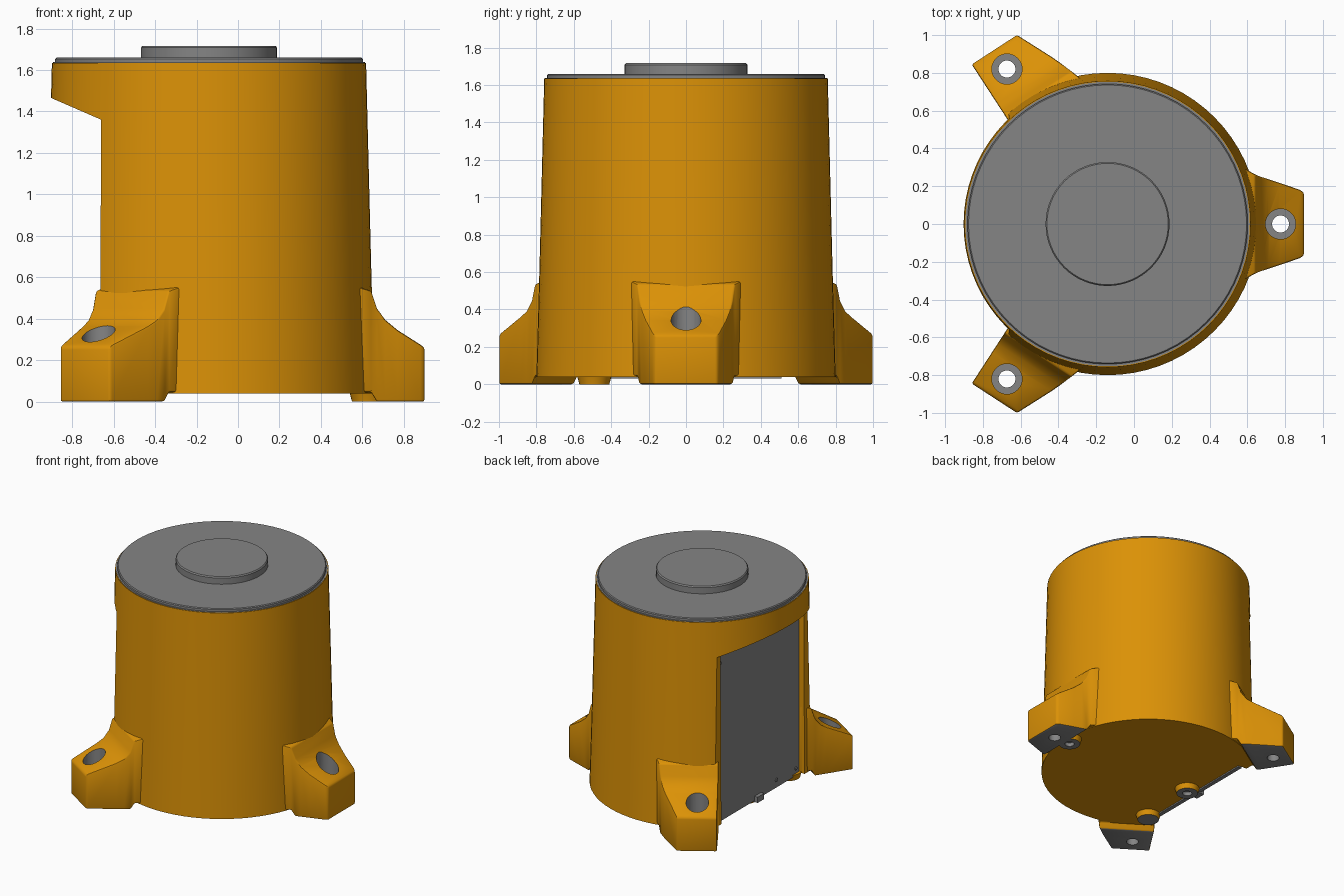
import bpy, bmesh, math
from mathutils import Vector

cube = bpy.data.objects.get("Cube")
if cube:
    bpy.data.objects.remove(cube, do_unlink=True)

CX = -0.14          # axis of the housing
parts = []


def material(name, rgb):
    m = bpy.data.materials.new(name)
    m.use_nodes = True
    m.diffuse_color = (*rgb, 1)
    bsdf = next(n for n in m.node_tree.nodes if n.type == 'BSDF_PRINCIPLED')
    bsdf.inputs["Base Color"].default_value = (*rgb, 1)
    return m


ORANGE = material("orange paint", (0.71, 0.285, 0.002))
GREY = material("grey metal", (0.233, 0.233, 0.233))


def make(name, verts, faces, mat, keep=True):
    me = bpy.data.meshes.new(name)
    me.from_pydata(verts, [], faces)
    bm = bmesh.new()
    bm.from_mesh(me)
    bmesh.ops.recalc_face_normals(bm, faces=bm.faces)
    bm.to_mesh(me)
    bm.free()
    me.materials.append(mat)
    ob = bpy.data.objects.new(name, me)
    bpy.context.scene.collection.objects.link(ob)
    if keep:
        parts.append(ob)
    else:
        ob.hide_render = True
    return ob


def lathe(name, profile, x, y, mat, n=64, keep=True):
    """Closed solid of revolution from (radius, z) points, capped at both ends."""
    verts = [(x + r * math.cos(2 * math.pi * i / n), y + r * math.sin(2 * math.pi * i / n), z)
             for r, z in profile for i in range(n)]
    faces = [(k * n + i, k * n + (i + 1) % n, (k + 1) * n + (i + 1) % n, (k + 1) * n + i)
             for k in range(len(profile) - 1) for i in range(n)]
    last = (len(profile) - 1) * n
    faces += [tuple(range(n)), tuple(range(last, last + n))]
    return make(name, verts, faces, mat, keep)


def prism(name, outline, y0, y1, mat, keep=True):
    """Extrude an (x, z) outline along y."""
    n = len(outline)
    verts = [(x, y, z) for y in (y0, y1) for x, z in outline]
    faces = [(i, (i + 1) % n, n + (i + 1) % n, n + i) for i in range(n)]
    faces += [tuple(range(n)), tuple(range(n, 2 * n))]
    return make(name, verts, faces, mat, keep)


def box(x0, x1, z0, z1):
    return [(x0, z0), (x1, z0), (x1, z1), (x0, z1)]


def bake(ob):
    """Apply the modifier stack."""
    dg = bpy.context.evaluated_depsgraph_get()
    dg.update()
    me = bpy.data.meshes.new_from_object(ob.evaluated_get(dg))
    ob.modifiers.clear()
    ob.data = me


def cut(ob, cutter):
    mod = ob.modifiers.new("cut", 'BOOLEAN')
    mod.operation = 'DIFFERENCE'
    mod.solver = 'EXACT'
    mod.material_mode = 'TRANSFER'
    mod.object = cutter
    bake(ob)
    bpy.data.objects.remove(cutter, do_unlink=True)


def bare_underside(ob):
    """Machined grey metal on the faces that stand on the floor."""
    me = ob.data
    me.materials.append(GREY)
    for p in me.polygons:
        if p.normal.z < -0.9 and p.center.z < 0.005:
            p.material_index = len(me.materials) - 1


# Tapered housing with a flat recess for the service panel at -x
housing = lathe("housing", [(0.80, 0.04), (0.784, 0.6), (0.758, 1.635)], CX, 0, ORANGE, 72)
cut(housing, prism("flat_cutter", [(-1.2, -0.1), (-0.668, -0.1), (-0.66, 1.36), (-1.2, 1.595)],
                   -2, 2, ORANGE, False))
cut(housing, prism("pocket_cutter", box(-0.9, -0.61, -0.1, 1.36), -0.515, 0.515, ORANGE, False))

# Top cap with a thin rim, and raised centre disc
lathe("top_cap", [(0.753, 1.625), (0.753, 1.638), (0.742, 1.638), (0.742, 1.654), (0.736, 1.66)],
      CX, 0, GREY, 72)
lathe("centre_disc", [(0.328, 1.65), (0.328, 1.708), (0.321, 1.717)], CX, 0, GREY)

# Service panel with its screws
prism("service_panel", box(-0.622, -0.59, 0.03, 1.355), -0.51, 0.51, GREY)
for i, (y, z) in enumerate([(0.47, 0.09), (-0.47, 0.09), (0.47, 1.27), (-0.47, 1.27), (-0.23, 0.09)]):
    n = 12
    ring = [(x, y + 0.014 * math.cos(2 * math.pi * k / n), z + 0.014 * math.sin(2 * math.pi * k / n))
            for x in (-0.628, -0.61) for k in range(n)]
    sides = [(k, (k + 1) % n, n + (k + 1) % n, n + k) for k in range(n)]
    make(f"panel_screw_{i + 1}", ring, sides + [tuple(range(n)), tuple(range(n, 2 * n))], GREY)
prism("panel_tab", box(-0.65, -0.59, 0.02, 0.065), -0.04, 0.04, GREY)


def foot(name, angle, stations, hole_r, mirror=1):
    """Loft of (distance, right half-width, left half-width, top z) sections."""
    a = math.radians(angle)
    u, v = Vector((math.cos(a), math.sin(a))), Vector((-math.sin(a), math.cos(a)))

    def place(r, t, z):
        p = u * r + v * t
        return (CX + p.x, p.y * mirror, z)
    verts, faces = [], []
    for r, wr, wl, z in stations:
        low = 0.045 if r < 0.8 else 0      # the pad stops at the housing wall
        verts += [place(r, -wr, low), place(r, wl, low), place(r, wl, z), place(r, -wr, z)]
    last = 4 * (len(stations) - 1)
    for k in range(0, last, 4):
        faces += [(k + i, k + (i + 1) % 4, k + 4 + (i + 1) % 4, k + 4 + i) for i in range(4)]
    faces += [(0, 1, 2, 3), tuple(range(last, last + 4))]
    ob = make(name, verts, faces, ORANGE)
    bevel = ob.modifiers.new("soft edges", 'BEVEL')
    bevel.width = 0.01
    bevel.segments = 2
    bevel.limit_method = 'ANGLE'
    bevel.angle_limit = math.radians(40)
    bake(ob)
    # Counterbored bolt hole
    x, y, _ = place(hole_r, 0, 0)
    cut(ob, lathe("bolt_cutter", [(0.045, -0.1), (0.045, 0.12), (0.08, 0.12), (0.08, 1.0)],
                  x, y, GREY, 32, False))
    bare_underside(ob)


# Three mounting feet
foot("front_foot", 0,
     [(0.70, 0.308, 0.308, 0.56), (0.782, 0.262, 0.262, 0.535), (0.81, 0.25, 0.25, 0.45),
      (0.85, 0.238, 0.238, 0.395), (0.91, 0.218, 0.218, 0.345), (1.02, 0.18, 0.18, 0.275),
      (1.04, 0.165, 0.165, 0.26)], 0.916)
rear = [(0.70, 0.308, 0.143, 0.56), (0.782, 0.280, 0.143, 0.535), (0.808, 0.270, 0.143, 0.45),
        (0.85, 0.255, 0.143, 0.395), (0.90, 0.235, 0.143, 0.365), (1.085, 0.15, 0.143, 0.275),
        (1.10, 0.143, 0.143, 0.26)]
foot("rear_left_foot", 123, rear, 0.978)
foot("rear_right_foot", 123, rear, 0.978, -1)

# Small locating bosses under the housing
for name, x, y, drilled in (("front_boss", 0.63, 0, True), ("rear_right_boss", -0.55, -0.49, False),
                            ("panel_boss", -0.52, 0, True)):
    boss = lathe(name, [(0.08, 0), (0.088, 0.03), (0.095, 0.05)], x, y, ORANGE, 32)
    if drilled:
        cut(boss, lathe("pin_cutter", [(0.035, -0.1), (0.035, 0.03)], x, y, GREY, 24, False))
    bare_underside(boss)

# Smooth shading with sharp edges kept
bpy.ops.object.select_all(action='DESELECT')
for ob in parts:
    ob.select_set(True)
bpy.context.view_layer.objects.active = parts[0]
bpy.ops.object.shade_smooth_by_angle(angle=math.radians(30))
